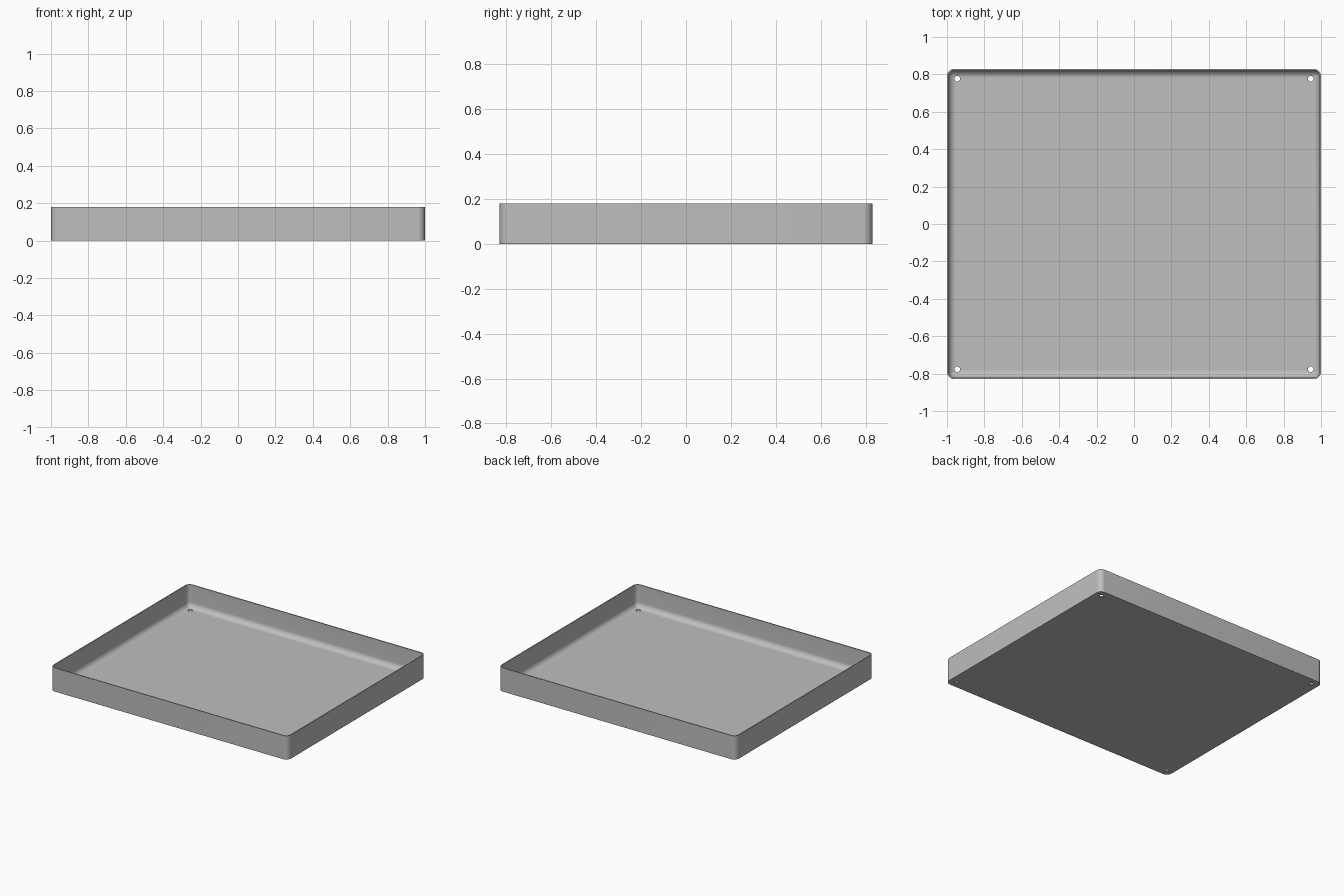
import bpy, bmesh, math

if "Cube" in bpy.data.objects:
    bpy.data.objects.remove(bpy.data.objects["Cube"])

HALF_X, HALF_Y, HEIGHT = 1.0, 0.83, 0.18
CORNER, WALL, FLOOR, FILLET = 0.04, 0.008, 0.008, 0.04
STEPS = 8

grey = bpy.data.materials.new("plain grey")
grey.use_nodes = True
colour = (0.52, 0.52, 0.52, 1)
grey.diffuse_color = colour
grey.node_tree.nodes["Principled BSDF"].inputs["Base Color"].default_value = colour


def rounded_loop(bm, inset, z):
    """Ring of vertices: a rounded rectangle inset from the outer wall."""
    radius = max(CORNER - inset, 0.003)
    cx, cy = HALF_X - inset - radius, HALF_Y - inset - radius
    ring = []
    for k, (sx, sy) in enumerate([(1, 1), (-1, 1), (-1, -1), (1, -1)]):
        for i in range(STEPS + 1):
            a = (k + i / STEPS) * math.pi / 2
            ring.append(bm.verts.new((sx * cx + radius * math.cos(a),
                                      sy * cy + radius * math.sin(a), z)))
    return ring


# Tray section from the outer base, over the rim, down to the filleted floor
section = [(0, 0), (0, HEIGHT), (WALL, HEIGHT)]
for i in range(STEPS + 1):
    a = i / STEPS * math.pi / 2
    section.append((WALL + FILLET * (1 - math.cos(a)),
                    FLOOR + FILLET * (1 - math.sin(a))))

bm = bmesh.new()
rings = [rounded_loop(bm, inset, z) for inset, z in section]
for low, high in zip(rings, rings[1:]):
    for i in range(len(low)):
        j = (i + 1) % len(low)
        bm.faces.new((low[i], low[j], high[j], high[i]))
bm.faces.new(rings[0][::-1])
bm.faces.new(rings[-1])
bmesh.ops.recalc_face_normals(bm, faces=bm.faces)
mesh = bpy.data.meshes.new("tray")
bm.to_mesh(mesh)
bm.free()
tray = bpy.data.objects.new("tray", mesh)
bpy.context.collection.objects.link(tray)
mesh.materials.append(grey)
bpy.ops.object.select_all(action="DESELECT")
bpy.context.view_layer.objects.active = tray
tray.select_set(True)

# Screw holes through the floor in the four corners
for sx in (-1, 1):
    for sy in (-1, 1):
        bpy.ops.mesh.primitive_cylinder_add(
            vertices=24, radius=0.015, depth=0.2,
            location=(sx * 0.945, sy * 0.777, 0))
        cutter = bpy.context.object
        cutter.name = "hole_cutter"
        cutter.hide_render = True
        bpy.context.view_layer.objects.active = tray
        cut = tray.modifiers.new("hole", "BOOLEAN")
        cut.operation = "DIFFERENCE"
        cut.solver = "EXACT"
        cut.object = cutter
        bpy.ops.object.modifier_apply(modifier=cut.name)
        bpy.data.objects.remove(cutter)

# Smooth corners and fillet, crisp rim and base
bpy.ops.object.select_all(action="DESELECT")
tray.select_set(True)
bpy.context.view_layer.objects.active = tray
bpy.ops.object.shade_smooth_by_angle(angle=math.radians(30))
